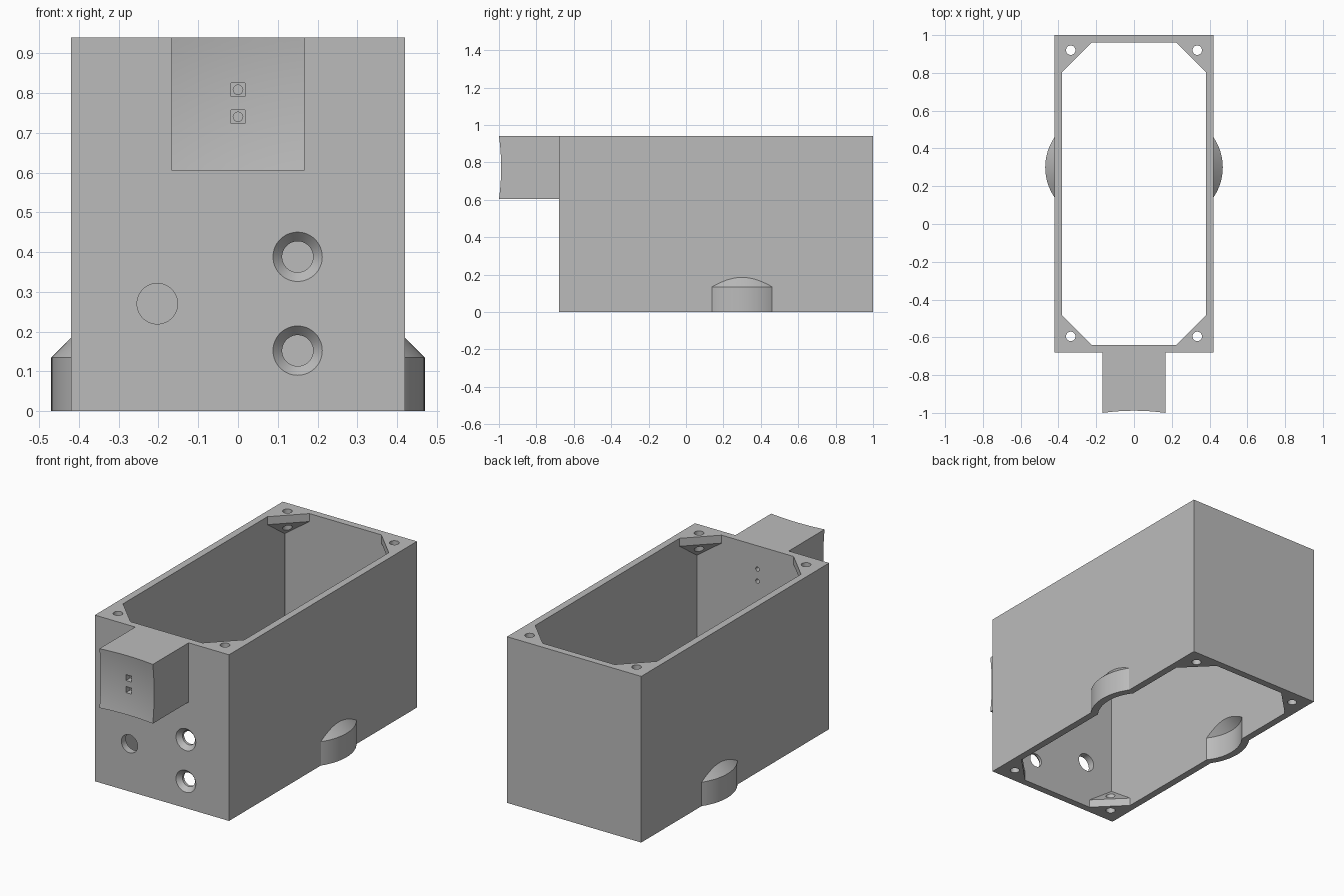
import bpy, bmesh, math
from mathutils import Vector

cube = bpy.data.objects.get("Cube")
if cube:
    bpy.data.objects.remove(cube, do_unlink=True)

grey = bpy.data.materials.new("light grey plastic")
grey.use_nodes = True
colour = (0.5, 0.5, 0.5, 1)
grey.diffuse_color = colour
grey.node_tree.nodes["Principled BSDF"].inputs["Base Color"].default_value = colour

# Main sizes
W, FRONT, BACK, H = 0.42, -0.68, 1.0, 0.94
WALL = 0.04
GUSSET, LIP = 0.155, 0.045
MARGIN = 0.05


def loft(name, rings):
    """Closed solid through a list of rings with equal point counts."""
    bm = bmesh.new()
    loops = [[bm.verts.new(p) for p in ring] for ring in rings]
    n = len(loops[0])
    for a, b in zip(loops, loops[1:]):
        for i in range(n):
            j = (i + 1) % n
            bm.faces.new((a[i], a[j], b[j], b[i]))
    bm.faces.new(loops[0])
    bm.faces.new(loops[-1])
    bmesh.ops.recalc_face_normals(bm, faces=bm.faces)
    mesh = bpy.data.meshes.new(name)
    bm.to_mesh(mesh)
    bm.free()
    mesh.materials.append(grey)
    obj = bpy.data.objects.new(name, mesh)
    bpy.context.collection.objects.link(obj)
    return obj


def box(name, x0, x1, y0, y1, z0, z1):
    return loft(name, [[(x0, y0, z), (x1, y0, z), (x1, y1, z), (x0, y1, z)]
                       for z in (z0, z1)])


def lathe(name, centre, profile, axis="z", segments=64):
    """Solid of revolution; profile holds (radius, height along axis)."""
    rings = []
    for r, h in profile:
        ring = []
        for i in range(segments):
            a = 2 * math.pi * i / segments
            u, v = r * math.cos(a), r * math.sin(a)
            ring.append(Vector(centre) + Vector((u, v, h) if axis == "z" else (u, h, v)))
        rings.append(ring)
    return loft(name, rings)


def combine(target, tool, operation):
    tool.hide_render = True
    mod = target.modifiers.new(tool.name, "BOOLEAN")
    mod.operation, mod.solver, mod.object = operation, "EXACT", tool
    bpy.context.view_layer.objects.active = target
    bpy.ops.object.modifier_apply(modifier=mod.name)
    bpy.data.objects.remove(tool, do_unlink=True)


def chamfered_ring(z, cut):
    """Inner wall outline with its four corners cut off."""
    x, y0, y1 = W - WALL, FRONT + WALL, BACK - WALL
    return [(-x + cut, y0, z), (x - cut, y0, z), (x, y0 + cut, z), (x, y1 - cut, z),
            (x - cut, y1, z), (-x + cut, y1, z), (-x, y1 - cut, z), (-x, y0 + cut, z)]


# Outer body with front block
enclosure = box("enclosure", -W, W, FRONT, BACK, 0, H)
block_w, block_z = 0.167, 0.605
combine(enclosure, box("front_block", -block_w, block_w, -1, FRONT + 0.02, block_z, H), "UNION")

# Rounded side lugs with sloped tops
LUG_R, LUG_X, LUG_Y, LUG_Z = 0.281, 0.189, 0.3, 0.135
for side in (-1, 1):
    combine(enclosure, lathe("side_lug", (side * LUG_X, LUG_Y, 0),
            [(LUG_R, 0), (LUG_R, LUG_Z), (0.1, LUG_Z + LUG_R - 0.1)], segments=96), "UNION")

# Open cavity, leaving sloped gussets in all eight corners
tiny = 0.0005
levels = [(-MARGIN, GUSSET), (LIP, GUSSET), (LIP + GUSSET / math.sqrt(2), tiny)]
levels += [(H - z, cut) for z, cut in reversed(levels)]
combine(enclosure, loft("cavity", [chamfered_ring(z, c) for z, c in levels]), "DIFFERENCE")

# Hollow inside of the lugs
inner = LUG_R - WALL
for side in (-1, 1):
    combine(enclosure, lathe("lug_hollow", (side * LUG_X, LUG_Y, 0),
            [(inner, -MARGIN), (inner, LUG_Z), (0.1, LUG_Z + inner - 0.1)], segments=96),
            "DIFFERENCE")

# Screw holes through the gussets
for x in (-0.335, 0.335):
    for y in (-0.595, 0.92):
        combine(enclosure, lathe("screw_hole", (x, y, 0),
                [(0.025, -MARGIN), (0.025, H + MARGIN)], segments=32), "DIFFERENCE")

# Shallow dish in the block face
block_mid = (block_z + H) / 2
dish_r = 1.2
corner = block_w * math.sqrt(2)
dish = [(0.3, -0.1)]
for i in range(12, 0, -1):
    r = 0.3 * i / 12
    dish.append((r, (corner ** 2 - r ** 2) / (2 * dish_r)))
combine(enclosure, lathe("block_dish", (0, -1, block_mid), dish, "y", 48), "DIFFERENCE")

# Two small sensor holes with square pockets
for z in (0.74, 0.808):
    s = 0.017
    combine(enclosure, box("sensor_pocket", -s, s, -1.1, -0.94, z - s, z + s), "DIFFERENCE")
    combine(enclosure, lathe("sensor_hole", (0, 0, z), [(0.012, -1.1), (0.012, -0.6)], "y", 24),
            "DIFFERENCE")

# Plain hole and two countersunk holes in the front wall
combine(enclosure, lathe("cable_hole", (-0.203, FRONT, 0.27),
        [(0.051, -MARGIN), (0.051, 2 * WALL)], "y"), "DIFFERENCE")
for z in (0.152, 0.388):
    combine(enclosure, lathe("countersunk_hole", (0.15, FRONT, z),
            [(0.062, -MARGIN), (0.062, 0), (0.039, 0.025), (0.039, 2 * WALL)], "y"), "DIFFERENCE")

# Smooth the round surfaces, keep the edges sharp
bpy.ops.object.select_all(action="DESELECT")
enclosure.select_set(True)
bpy.context.view_layer.objects.active = enclosure
bpy.ops.object.shade_smooth_by_angle(angle=math.radians(25))
